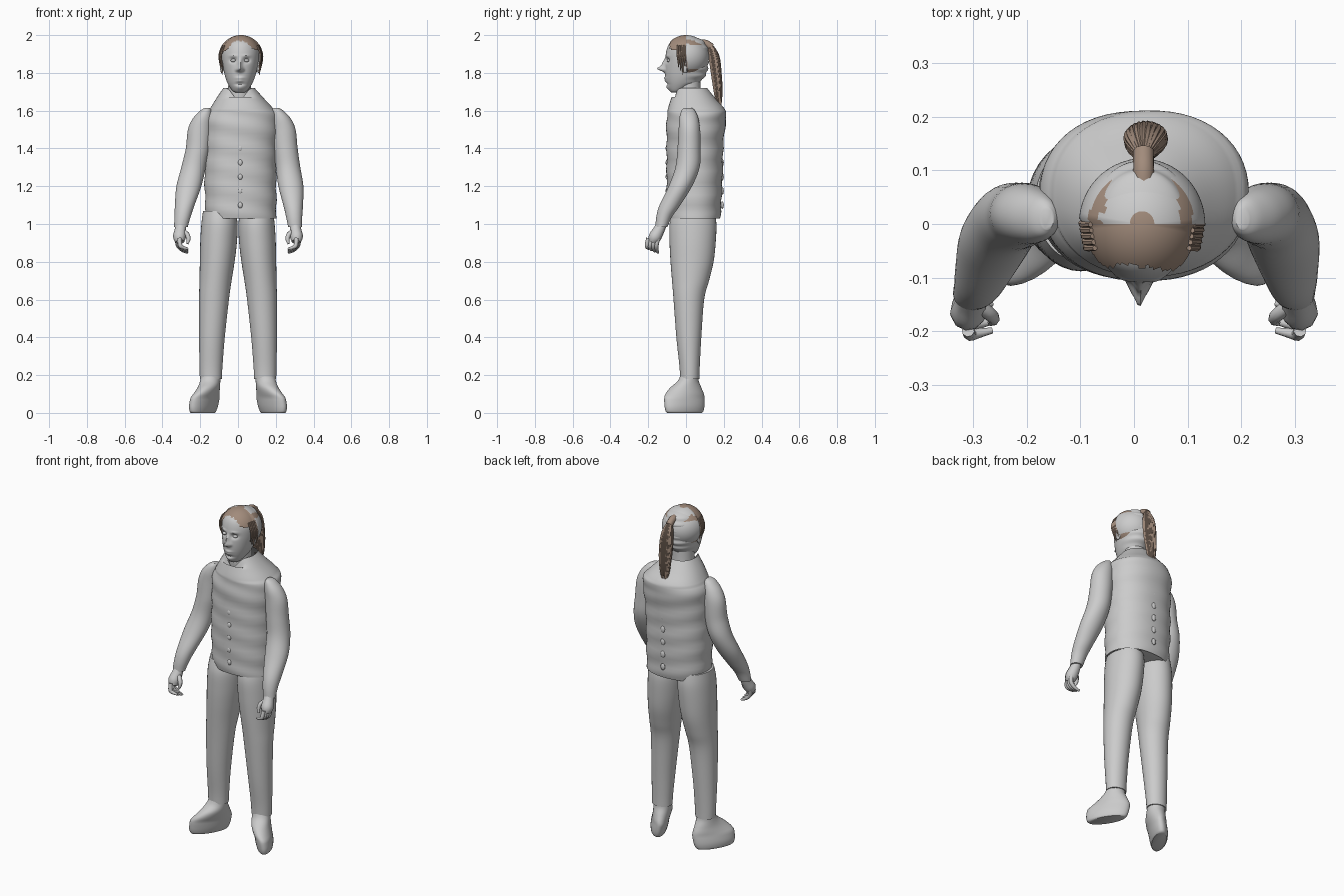
import bpy, bmesh, math, random
from mathutils import Vector

random.seed(4)
if "Cube" in bpy.data.objects:
    bpy.data.objects.remove(bpy.data.objects["Cube"])


def material(name, rgb):
    m = bpy.data.materials.new(name)
    m.use_nodes = True
    m.diffuse_color = (*rgb, 1)
    m.node_tree.nodes["Principled BSDF"].inputs["Base Color"].default_value = (*rgb, 1)
    return m


GREY = material("plain grey", (0.6, 0.6, 0.6))
BROWN = material("hair brown", (0.36, 0.26, 0.2))
DARK = material("dark hair brown", (0.2, 0.14, 0.11))


def finish(bm, name, mats, angle=50):
    bmesh.ops.recalc_face_normals(bm, faces=bm.faces)
    mesh = bpy.data.meshes.new(name)
    bm.to_mesh(mesh)
    bm.free()
    ob = bpy.data.objects.new(name, mesh)
    bpy.context.collection.objects.link(ob)
    for m in mats:
        mesh.materials.append(m)
    bpy.ops.object.select_all(action="DESELECT")
    ob.select_set(True)
    bpy.context.view_layer.objects.active = ob
    bpy.ops.object.shade_smooth_by_angle(angle=math.radians(angle))
    return ob


def spline(keys, steps):
    """Catmull-Rom samples through tuples of numbers."""
    pts = [Vector(k) for k in keys]
    out = []
    for i in range(len(pts) - 1):
        a, b, c, d = pts[max(i - 1, 0)], pts[i], pts[i + 1], pts[min(i + 2, len(pts) - 1)]
        for j in range(steps):
            t = j / steps
            out.append(b + (c - a) * (t / 2) + (a * 2 - b * 5 + c * 4 - d) * (t * t / 2)
                       + (b * 3 - a - c * 3 + d) * (t ** 3 / 2))
    return out + [pts[-1]]


def skin(rings, caps=True):
    """Join rings of points into one surface."""
    bm = bmesh.new()
    rows = [[bm.verts.new(p) for p in r] for r in rings]
    n = len(rows[0])
    for a, b in zip(rows, rows[1:]):
        for i in range(n):
            bm.faces.new((a[i], a[(i + 1) % n], b[(i + 1) % n], b[i]))
    if caps:
        bm.faces.new(rows[0])
        bm.faces.new(rows[-1])
    return bm


def loft(name, keys, side=1, steps=5, segs=36, power=2, warp=None, caps=True):
    """Stack of level ovals, each (z, centre x, centre y, half width, half depth)."""
    rings = []
    for z, cx, cy, rx, ry in spline(keys, steps):
        ring = []
        for i in range(segs):
            a = math.tau * i / segs
            c, s = math.cos(a), math.sin(a)
            p = Vector((cx + rx * math.copysign(abs(c) ** (2 / power), c),
                        cy + ry * math.copysign(abs(s) ** (2 / power), s), z))
            if warp:
                p = warp(p, c, s)
            ring.append(Vector((side * p.x, p.y, p.z)))
        rings.append(ring)
    return finish(skin(rings, caps), name, [GREY])


def tube(name, keys, mat, side=1, segs=10, steps=4):
    """Round tube through (x, y, z, radius) points."""
    pts = spline(keys, steps)
    rings = []
    for i, p in enumerate(pts):
        t = (pts[min(i + 1, len(pts) - 1)] - pts[max(i - 1, 0)]).to_3d().normalized()
        u = t.cross(Vector((1, 0.2, 0))).normalized()
        v = t.cross(u)
        c = p.to_3d()
        ring = [c + (u * math.cos(k * math.tau / segs) + v * math.sin(k * math.tau / segs)) * p[3]
                for k in range(segs)]
        rings.append([Vector((side * q.x, q.y, q.z)) for q in ring])
    return finish(skin(rings), name, [mat])


def ball(name, centre, size, mat):
    bm = bmesh.new()
    bmesh.ops.create_uvsphere(bm, u_segments=20, v_segments=12, radius=1)
    for v in bm.verts:
        v.co = Vector(centre) + Vector([a * b for a, b in zip(v.co, size)])
    return finish(bm, name, [mat])


# Jacket body with a dipped front collar and soft horizontal folds
def jacket_warp(p, c, s):
    fold = 0.003 * math.sin(p.z * 55 + 2 * c) if p.z < 1.6 else 0
    dip = 0.06 * max(0, -s) ** 8 if p.z > 1.68 else 0
    return p + Vector((c * fold, s * fold, -dip))


loft("jacket", [(1.03, .015, .042, .186, .138), (1.1, .015, .043, .188, .144),
                (1.25, .012, .045, .19, .148), (1.4, .015, .047, .19, .15),
                (1.52, .02, .052, .195, .156), (1.575, .022, .057, .19, .158),
                (1.61, .02, .054, .168, .15), (1.66, .012, .04, .13, .12),
                (1.72, .005, .026, .083, .086)], power=2.2, segs=56, warp=jacket_warp, caps=False)
ball("jacket_underside", (.015, .042, 1.034), (.184, .136, .004), GREY)
for i in range(5):
    z = 1.1 + i * 0.075
    ball("front_button", (.012, -.1, z), (.012, .008, .016), GREY)
    ball("back_bump", (.02, .192, z), (.014, .008, .02), GREY)

# Neck
loft("neck", [(1.6, .01, .03, .075, .07), (1.68, .008, .015, .062, .064),
              (1.8, .01, .015, .06, .06)])

# Arms, legs, boots and hands
for side, word in ((-1, "right"), (1, "left")):
    def lean(p, c, s):
        return p + Vector((side * 0.02 * min(1, max(0, (p.z - 1.0) / 0.4)), 0, 0))

    loft(word + "_sleeve", [(1.615, .182, .01, .012, .02), (1.6, .19, .012, .03, .036),
                            (1.56, .207, .015, .051, .05), (1.5, .222, .018, .063, .057),
                            (1.4, .232, .016, .064, .061), (1.3, .25, .008, .065, .064),
                            (1.2, .27, -.03, .066, .062), (1.1, .287, -.085, .052, .055),
                            (1.04, .295, -.115, .043, .042), (.985, .302, -.13, .036, .032)],
         side, warp=lean)

    loft(word + "_trouser_leg", [(1.07, .1, .04, .085, .11), (1.0, .098, .037, .096, .124),
                                 (.9, .103, .035, .097, .122), (.8, .11, .032, .092, .114),
                                 (.7, .119, .024, .085, .098), (.6, .127, .015, .079, .081),
                                 (.4, .138, .015, .068, .066), (.25, .143, .019, .061, .054),
                                 (.18, .144, .02, .058, .051)], side)

    # Boots turn their toes outward
    def toe_out(p, c, s):
        return p + Vector((-0.5 * (p.y - 0.02) * min(1, max(0, (0.2 - p.z) / 0.12)), 0, 0))

    loft(word + "_boot", [(.21, .144, .02, .05, .046), (.17, .146, .012, .053, .055),
                          (.13, .15, -.002, .055, .085), (.09, .158, -.008, .056, .105),
                          (.04, .168, -.008, .056, .106), (.01, .172, -.008, .05, .1),
                          (0, .172, -.008, .044, .092)], side, warp=toe_out)

    tube(word + "_palm", [(.302, -.128, 1.0, .027), (.305, -.145, .965, .031),
                          (.31, -.165, .93, .034), (.308, -.178, .905, .024)], GREY, side)
    for k in range(4):
        y = -.148 - k * .017
        tube(word + "_finger", [(.322 - k * .004, y, .925, .012), (.318 - k * .004, y - .008, .888, .0115),
                                (.295, y - .006, .862 + k * .005, .01),
                                (.265, y, .848 + k * .007, .006)], GREY, side, 8)
    tube(word + "_thumb", [(.295, -.15, .965, .014), (.27, -.168, .945, .013),
                           (.262, -.178, .92, .011), (.268, -.185, .895, .006)], GREY, side, 8)

# Head with face relief: (x offset, z, width, height, push forward)
RELIEF = [(0, 1.822, .013, .014, .04), (0, 1.85, .01, .022, .018), (0, 1.772, .022, .007, .008),
          (0, 1.758, .019, .006, .007), (0, 1.722, .022, .014, .008), (0, 1.74, .025, .006, -.006),
          (.035, 1.867, .017, .012, -.016), (-.035, 1.867, .017, .012, -.016),
          (.034, 1.89, .02, .006, .006), (-.034, 1.89, .02, .006, .006),
          (.016, 1.816, .007, .008, .012), (-.016, 1.816, .007, .008, .012)]


def face_warp(p, c, s):
    if s < 0:
        for x, z, w, h, push in RELIEF:
            p = p - Vector((0, push * math.exp(-((p.x - .01 - x) / w) ** 2 - ((p.z - z) / h) ** 2), 0))
    else:
        p = p + Vector((c, s, 0)) * (s * .003 * math.sin(p.z * 170))
    return p


loft("head", [(1.695, .01, -.05, .02, .025), (1.705, .01, -.046, .038, .04),
              (1.735, .01, -.025, .06, .075), (1.77, .011, -.008, .076, .1),
              (1.81, .012, .001, .087, .112), (1.86, .013, .005, .096, .114),
              (1.91, .014, .007, .098, .112), (1.95, .015, .008, .088, .1),
              (1.975, .015, .008, .066, .076), (1.989, .015, .008, .035, .042),
              (1.992, .015, .008, .005, .006)], segs=96, steps=8, warp=face_warp)
for s, word in ((-1, "right"), (1, "left")):
    ball(word + "_eye", (.01 + s * .035, -.09, 1.866), (.014, .012, .009), GREY)
    ball(word + "_ear", (.012 + s * .097, -.005, 1.83), (.01, .018, .032), GREY)

# Hair cap: brown over the brow, ragged brown band behind, open over the face
bm = bmesh.new()
bmesh.ops.create_uvsphere(bm, u_segments=72, v_segments=48, radius=1)
for v in bm.verts:
    front = v.co.y < 0
    v.co = Vector((.015 + v.co.x * (.108 if front else .118), v.co.y * (.118 if front else .122),
                   1.885 + v.co.z * .115))
ragged = [random.uniform(-.008, .008) for _ in range(40)]
doomed = []
for f in bm.faces:
    c = f.calc_center_median()
    jag = ragged[int((math.atan2(c.y, c.x - .015) + math.pi) * 6)]
    if c.y < 0:
        f.material_index = 1
        if c.y < -.08 + jag or c.z < 1.87 - .8 * c.y + jag:
            doomed.append(f)
    else:
        r = math.hypot(c.x - .015, c.y)
        f.material_index = int(.075 + jag < r < .098 + jag / 2 or r < .024)
        if c.z < 1.79:
            doomed.append(f)
bmesh.ops.delete(bm, geom=doomed, context="FACES")
finish(bm, "hair_cap", [GREY, BROWN])

# Loose locks by the ears
for s in (-1, 1):
    for k in range(5):
        x, y = .015 + s * (.1 + k * .002), -.045 + k * .011
        tube("side_lock", [(x - s * .012, y, 1.945, .005), (x + s * .004, y, 1.9, .006),
                           (x + s * .003, y + .005, 1.86, .005),
                           (x - s * .006, y + .006, 1.83 - .02 * (k % 3), .002)], BROWN, 1, 6)

# Ponytail: a gathered stem and many hanging strands
tube("ponytail_stem", [(.018, .07, 1.955, .022), (.018, .105, 1.955, .02), (.018, .135, 1.935, .02)], BROWN)
tube("ponytail_core", [(.018, .125, 1.945, .016), (.018, .145, 1.89, .026), (.02, .158, 1.8, .026),
                       (.02, .168, 1.7, .02), (.018, .172, 1.63, .006)], DARK)
for k in range(22):
    a = math.tau * k / 22
    dx, dy = .032 * math.cos(a), .022 * math.sin(a)
    end = 1.6 + random.uniform(0, .06)
    tube("ponytail_strand", [(.018 + dx * .3, .128 + dy * .4, 1.95, .004),
                             (.02 + dx * .9, .148 + dy, 1.89, .007),
                             (.022 + dx * 1.1, .16 + dy, 1.8, .007),
                             (.022 + dx * .9, .17 + dy * .8, 1.7, .006),
                             (.02 + dx * .6, .174 + dy * .5, end, .002)], BROWN, 1, 6)
